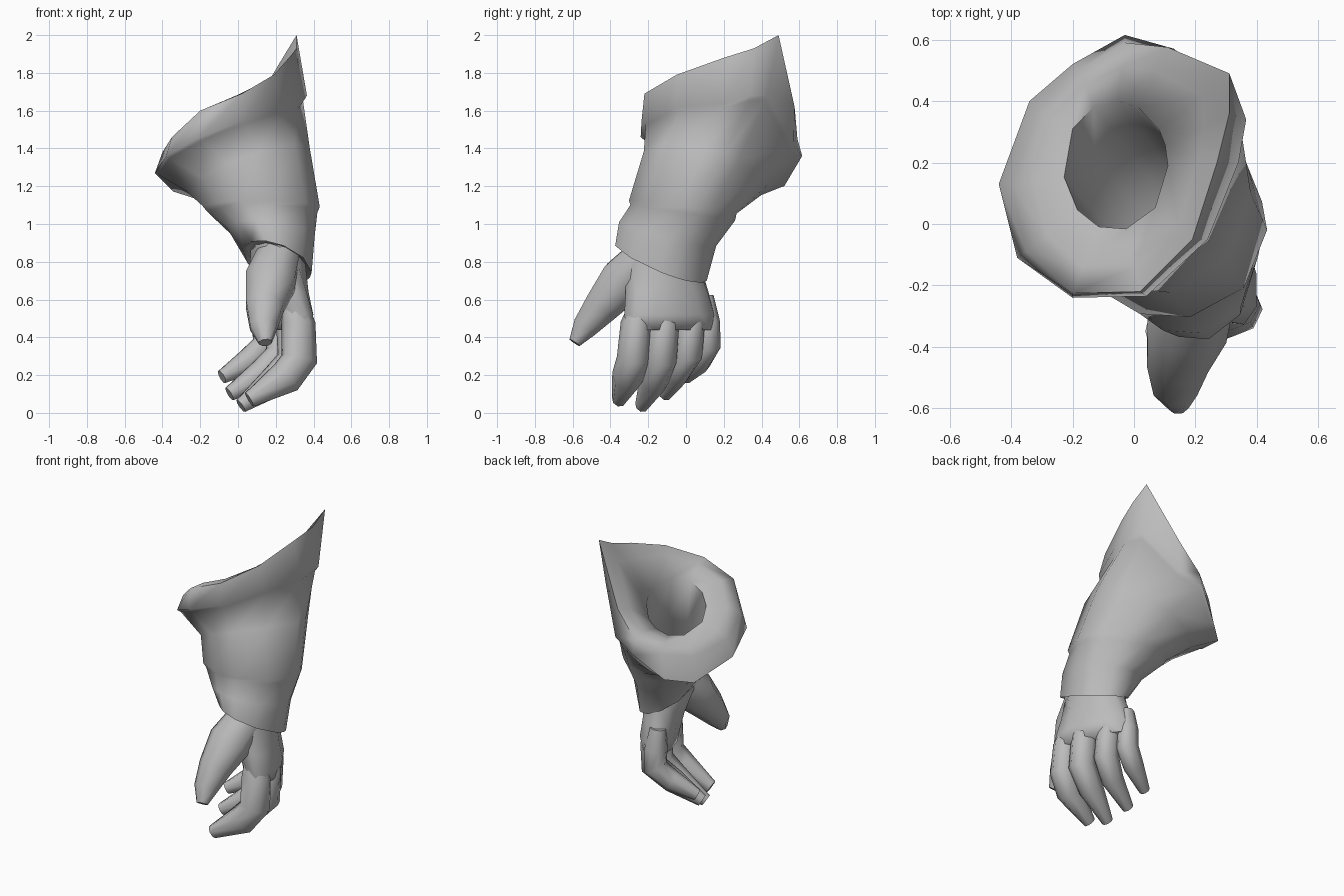
import bpy, bmesh, math
from mathutils import Vector, Matrix

if "Cube" in bpy.data.objects:
    bpy.data.objects.remove(bpy.data.objects["Cube"], do_unlink=True)

grey = bpy.data.materials.new("plain_grey")
grey.use_nodes = True
grey.diffuse_color = (0.5, 0.5, 0.5, 1)
grey.node_tree.nodes["Principled BSDF"].inputs["Base Color"].default_value = (0.5, 0.5, 0.5, 1)


def loft(name, rings, angle):
    """Skin a list of equal-length rings and close both ends."""
    bm = bmesh.new()
    loops = [[bm.verts.new(p) for p in ring] for ring in rings]
    n = len(rings[0])
    for a, b in zip(loops, loops[1:]):
        for i in range(n):
            j = (i + 1) % n
            bm.faces.new((a[i], a[j], b[j], b[i]))
    bm.faces.new(loops[0][::-1])
    bm.faces.new(loops[-1])
    bmesh.ops.recalc_face_normals(bm, faces=bm.faces)
    mesh = bpy.data.meshes.new(name)
    bm.to_mesh(mesh)
    bm.free()
    mesh.materials.append(grey)
    obj = bpy.data.objects.new(name, mesh)
    bpy.context.collection.objects.link(obj)
    bpy.ops.object.select_all(action="DESELECT")
    obj.select_set(True)
    bpy.context.view_layer.objects.active = obj
    bpy.ops.object.shade_smooth_by_angle(angle=math.radians(angle))


def oval(c, rx, ry, slope=(0, 0), angles=None, turn=0):
    """Oval ring around c, tilted by its x and y slopes."""
    angles = angles or [math.tau * i / 12 for i in range(12)]
    spin = Matrix.Rotation(turn, 3, "Z")
    ring = []
    for a in angles:
        d = spin @ Vector((rx * math.cos(a), ry * math.sin(a), 0))
        d.z = slope[0] * d.x + slope[1] * d.y
        ring.append(Vector(c) + d)
    return ring


def digit(name, path, side, flat, sides=8):
    """Tapered finger along (x, y, z, radius) points."""
    pts = [Vector(p[:3]) for p in path]
    rings = []
    for i, p in enumerate(pts):
        t = (pts[min(i + 1, len(pts) - 1)] - pts[max(i - 1, 0)]).normalized()
        u = (Vector(side) - t * t.dot(side)).normalized()
        v = t.cross(u)
        r = path[i][3]
        rings.append([p + u * r * math.cos(a) + v * r * flat * math.sin(a)
                      for a in (math.tau * (k + 0.5) / sides for k in range(sides))])
    loft(name, rings, 65)


# Cuff lip, lower and upper edges
lip_low = [(.3, .43, 1.68), (.13, .57, 1.42), (-.03, .615, 1.36), (-.2, .52, 1.2),
           (-.34, .4, 1.17), (-.44, .13, 1.27), (-.38, -.11, 1.36), (-.2, -.24, 1.46),
           (.04, -.235, 1.55), (.24, -.05, 1.62), (.34, .2, 1.64), (.365, .34, 1.68)]
lip_top = [(.31, .49, 2), (.11, .575, 1.62), (-.03, .59, 1.45), (-.18, .5, 1.36),
           (-.31, .37, 1.33), (-.4, .13, 1.38), (-.35, -.09, 1.46), (-.2, -.225, 1.6),
           (.02, -.22, 1.69), (.19, -.05, 1.79), (.27, .2, 1.88), (.31, .36, 1.93)]
mid = Vector((-.05, .2, 1.4))
angles = [math.atan2(p[1] - mid.y, p[0] - mid.x) for p in lip_low]
under_lip = [mid + (Vector(p) - mid) * 0.95 - Vector((0, 0, .015)) for p in lip_low]
opening = oval((-.06, .19, 1.53), .17, .21, (.5, -.33), angles)
ridge = [Vector(p).lerp(q, .4) + Vector((0, 0, .025)) for p, q in zip(lip_top, opening)]

# Sleeve: wrist edge, flare, lip, then down into the opening
loft("sleeve", [
    oval((.2, -.13, .82), .15, .2, (-.3, -.4), angles),
    oval((.205, -.135, .8), .185, .245, (-.3, -.4), angles),
    oval((.17, -.1, .95), .235, .26, (-.1, -.25), angles),
    oval((.125, -.02, 1.06), .295, .28, (0, -.15), angles),
    oval((.12, -.02, 1.09), .313, .288, (0, -.12), angles),
    oval((.05, .1, 1.28), .33, .33, (.37, -.25), angles),
    under_lip, lip_low, lip_top, ridge, opening,
    oval((.02, .1, 1.25), .18, .2, (.2, -.2), angles),
    oval((.16, -.06, .95), .14, .15, (0, 0), angles),
], 75)

# Palm, turned so the little finger side sits further inward
loft("palm", [
    oval((.21, -.12, .93), .14, .19),
    oval((.21, -.125, .78), .15, .205, turn=.2),
    oval((.23, -.1, .64), .125, .235, turn=.37),
    oval((.25, -.085, .52), .12, .265, turn=.42),
    oval((.25, -.085, .44), .105, .25, turn=.42),
], 80)

# Thumb with its broad base, and fingers rooted inside the palm
digit("thumb", [(.22, -.2, .84, .12), (.172, -.33, .7, .142), (.142, -.445, .565, .108),
                (.135, -.535, .455, .077), (.145, -.59, .372, .036)], (1, 0, 0), .95)
across = (.4, -1, 0)
digit("index_finger", [(.29, -.22, .64, .05), (.32, -.265, .47, .08), (.325, -.28, .285, .085),
                       (.255, -.31, .19, .082), (.06, -.355, .07, .038)], across, 1.15)
digit("middle_finger", [(.26, -.1, .62, .05), (.295, -.12, .46, .082), (.3, -.135, .28, .084),
                        (.2, -.17, .17, .076), (.015, -.235, .037, .035)], across, 1.15)
digit("ring_finger", [(.2, .03, .62, .05), (.225, .025, .47, .073), (.23, .01, .31, .076),
                      (.13, -.05, .21, .068), (-.045, -.11, .1, .035)], across, 1.15)
digit("little_finger", [(.14, .1, .62, .045), (.145, .115, .48, .064), (.15, .115, .36, .068),
                        (.06, .07, .275, .062), (-.085, 0, .19, .033)], across, 1.15)
